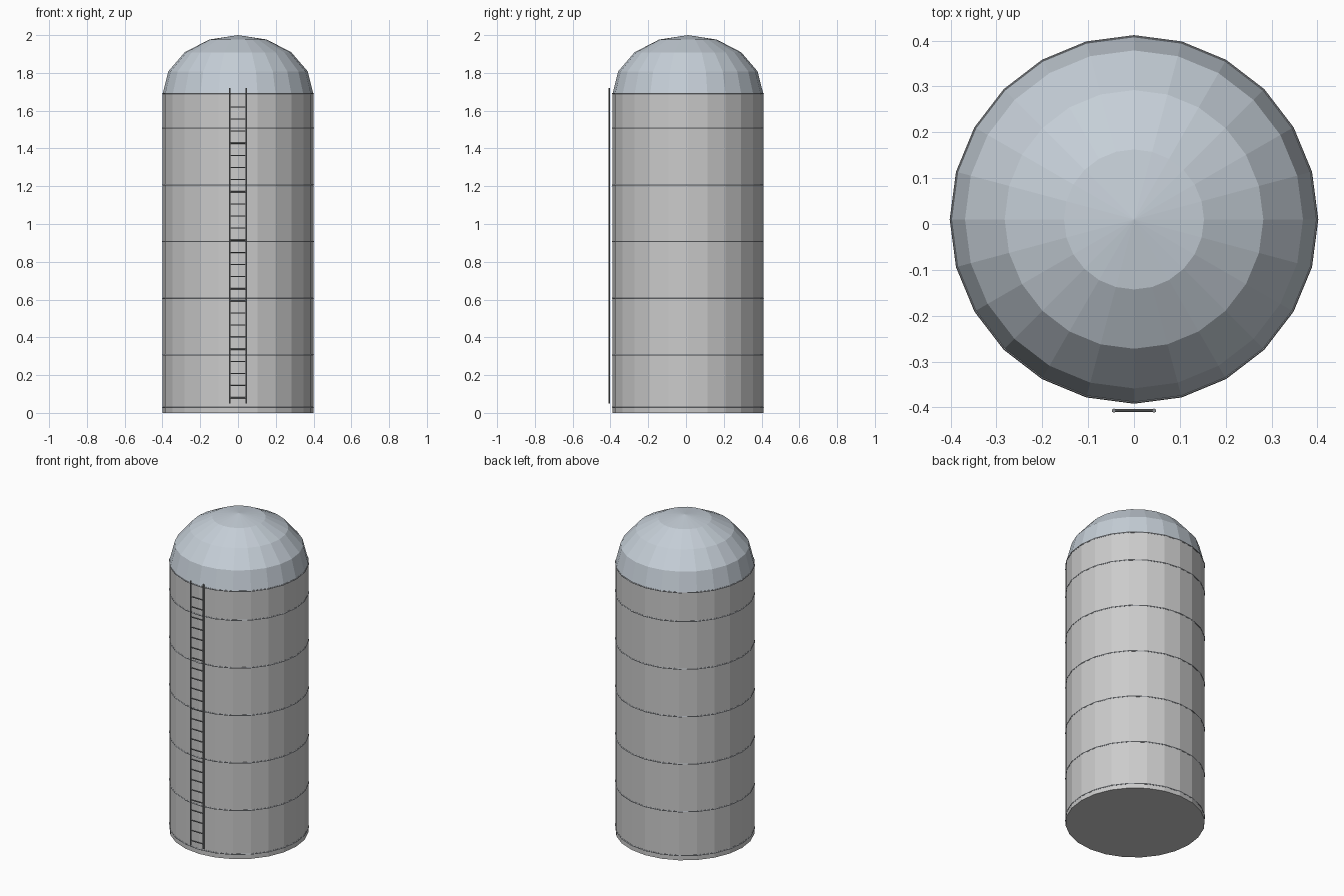
import bpy, bmesh
from math import sin, cos, pi, radians

if "Cube" in bpy.data.objects:
    bpy.data.objects.remove(bpy.data.objects["Cube"])

SIDES = 24
CY = 0.01        # tank axis sits slightly behind the centre, the ladder is in front
R = 0.399
WALL_TOP = 1.69
LADDER_Y = -0.407


def material(name, color):
    m = bpy.data.materials.new(name)
    m.diffuse_color = (*color, 1)
    m.use_nodes = True
    m.node_tree.nodes["Principled BSDF"].inputs["Base Color"].default_value = m.diffuse_color
    return m


def finish(name, mat=None):
    ob = bpy.context.object
    ob.name = name
    if mat:
        ob.data.materials.append(mat)
    return ob


def rod(name, r, length, loc, rot=(0, 0, 0), mat=None):
    bpy.ops.mesh.primitive_cylinder_add(vertices=8, radius=r, depth=length,
                                        location=loc, rotation=rot)
    return finish(name, mat)


roof_mat = material("roof_blue_grey", (0.56, 0.62, 0.68))
band_mat = material("band_grey", (0.38, 0.40, 0.43))
ladder_mat = material("ladder_dark", (0.25, 0.26, 0.27))

# Tank wall
bpy.ops.mesh.primitive_cylinder_add(vertices=SIDES, radius=R, depth=WALL_TOP,
                                    location=(0, CY, WALL_TOP / 2))
finish("tank_wall")

# Domed roof: four faceted rings, squashed to 0.31 high
bm = bmesh.new()
rings = []
for i in range(4):
    t = radians(22.5 * i)
    rings.append([bm.verts.new((R * cos(t) * cos(2 * pi * k / SIDES),
                                R * cos(t) * sin(2 * pi * k / SIDES),
                                0.31 * sin(t))) for k in range(SIDES)])
apex = bm.verts.new((0, 0, 0.31))
for k in range(SIDES):
    n = (k + 1) % SIDES
    for a, b in zip(rings, rings[1:]):
        bm.faces.new((a[k], a[n], b[n], b[k]))
    bm.faces.new((rings[-1][k], rings[-1][n], apex))
mesh = bpy.data.meshes.new("domed_roof")
bm.to_mesh(mesh)
bm.free()
roof = bpy.data.objects.new("domed_roof", mesh)
roof.location = (0, CY, WALL_TOP)
mesh.materials.append(roof_mat)
bpy.context.collection.objects.link(roof)

# Hoop bands around the wall
for i, z in enumerate((0.03, 0.307, 0.607, 0.907, 1.207, 1.508, WALL_TOP)):
    bpy.ops.mesh.primitive_torus_add(major_segments=SIDES, minor_segments=6,
                                     major_radius=R - 0.001, minor_radius=0.004,
                                     location=(0, CY, z))
    finish(f"hoop_band_{i + 1}", band_mat)

# Ladder rails
for side, x in (("left", -0.044), ("right", 0.044)):
    rod(f"ladder_rail_{side}", 0.0045, 1.67, (x, LADDER_Y, 0.885), mat=ladder_mat)

# Ladder rungs
for i in range(25):
    z = 0.08 + i * 1.54 / 24
    rod(f"ladder_rung_{i + 1}", 0.003, 0.088, (0, LADDER_Y, z),
        (0, pi / 2, 0), ladder_mat)
